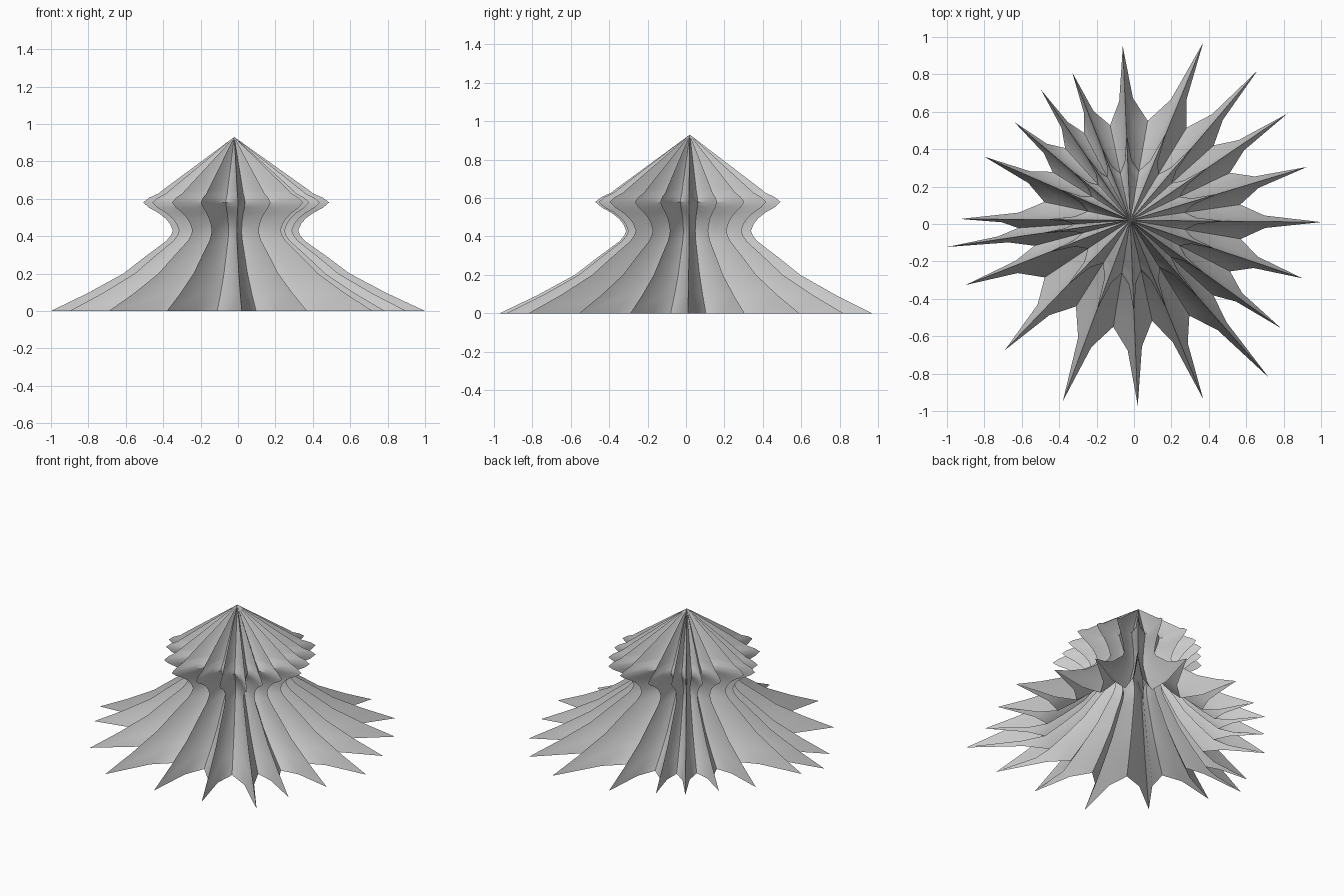
import bpy, math

# Apex position in plan: the star is scaled towards it at each level
CX, CY = -0.02, 0.02

# Spike tips of the base outline, clockwise from the back
tips = [(0.37, 0.97), (0.66, 0.82), (0.82, 0.59), (0.925, 0.305), (1.0, 0.01),
        (0.90, -0.29), (0.785, -0.556), (0.72, -0.82), (0.37, -0.936), (0.02, -0.97),
        (-0.38, -0.946), (-0.69, -0.674), (-0.90, -0.326), (-1.0, -0.123), (-0.93, 0.027),
        (-0.80, 0.36), (-0.64, 0.545), (-0.497, 0.717), (-0.33, 0.81), (-0.06, 0.95)]
# Radius of the valley after each tip
valleys = [0.58, 0.60, 0.59, 0.594, 0.60, 0.60, 0.60, 0.60, 0.55, 0.577,
           0.545, 0.55, 0.53, 0.60, 0.47, 0.49, 0.52, 0.53, 0.52, 0.54]

# Vertical profile: (scale of the star, height)
profile = [(1.0, 0.0), (0.80, 0.095), (0.605, 0.20), (0.48, 0.295), (0.37, 0.375),
           (0.345, 0.405), (0.335, 0.43), (0.35, 0.465), (0.375, 0.495), (0.415, 0.525),
           (0.465, 0.552), (0.497, 0.58), (0.465, 0.605), (0.41, 0.63), (0.395, 0.643)]
APEX = 0.93

# Star outline: tip, shoulder, valley, shoulder for each spike
polar = [(math.atan2(y - CY, x - CX), math.hypot(x - CX, y - CY)) for x, y in tips]
outline = []
for i, (a, r) in enumerate(polar):
    b, s = polar[(i + 1) % len(polar)]
    gap = (a - b) % (2 * math.pi)
    v = valleys[i]
    outline += [(a, r), (a - 0.15 * gap, v + 0.29 * (r - v)),
                (a - 0.5 * gap, v), (a - 0.85 * gap, v + 0.29 * (s - v))]
outline.reverse()
n = len(outline)

# Open pleated shell rising to a point
verts = [(CX + k * r * math.cos(a), CY + k * r * math.sin(a), z)
         for k, z in profile for a, r in outline]
verts.append((CX, CY, APEX))
faces = []
for j in range(len(profile) - 1):
    for i in range(n):
        q = (i + 1) % n
        faces.append((j * n + i, j * n + q, (j + 1) * n + q, (j + 1) * n + i))
top = (len(profile) - 1) * n
faces += [(top + i, top + (i + 1) % n, len(verts) - 1) for i in range(n)]

mesh = bpy.data.meshes.new("pleated_canopy")
mesh.from_pydata(verts, [], faces)
mesh.shade_smooth()
mesh.set_sharp_from_angle(angle=math.radians(40))
obj = bpy.data.objects.new("pleated_canopy", mesh)
bpy.context.collection.objects.link(obj)
